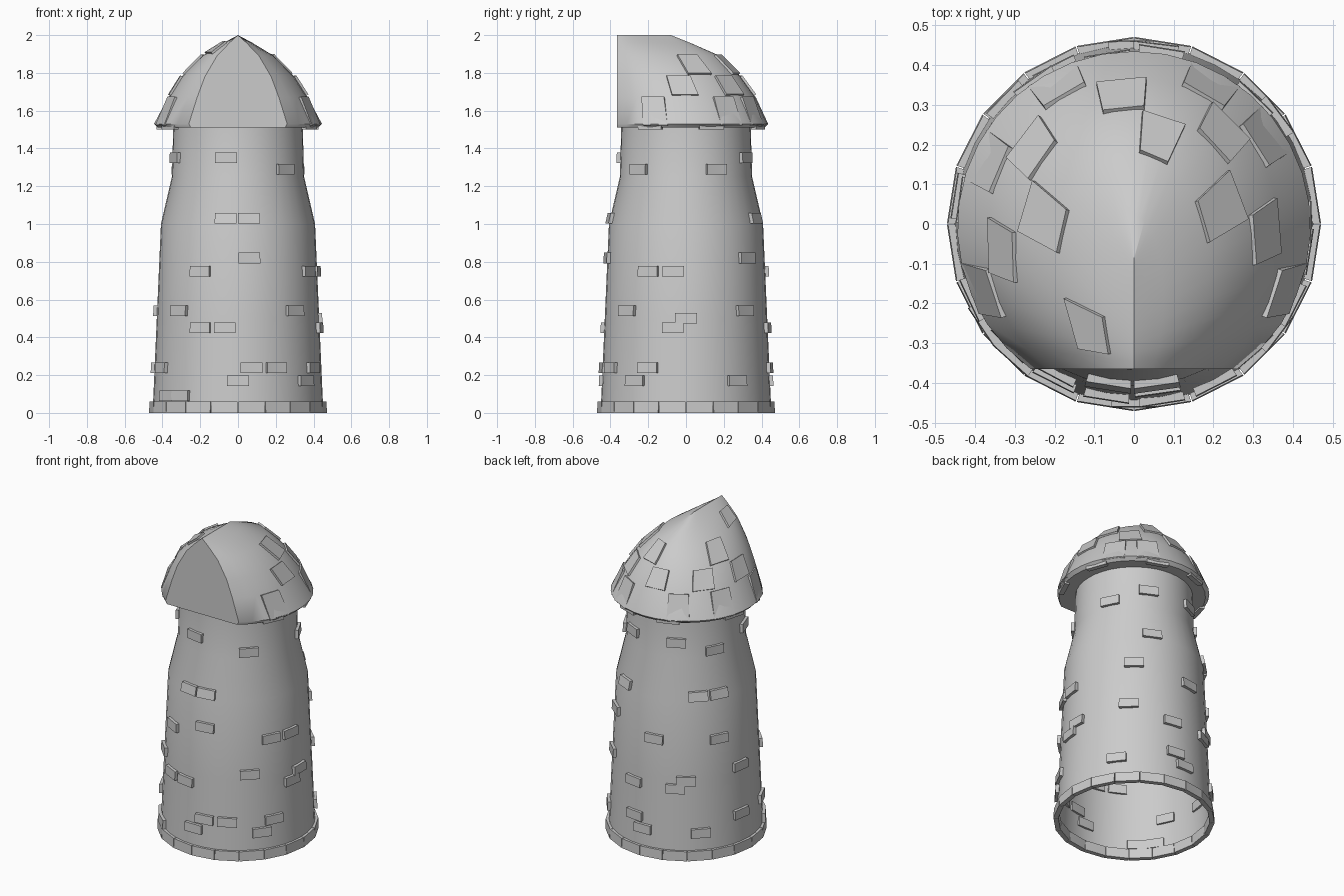
import bpy, bmesh, math
from math import radians, sin, cos
from mathutils import Vector

cube = bpy.data.objects.get("Cube")
if cube:
    bpy.data.objects.remove(cube, do_unlink=True)

stone = bpy.data.materials.new("grey_stone")
stone.use_nodes = True
GREY = (0.6, 0.6, 0.6, 1)
stone.diffuse_color = GREY
stone.node_tree.nodes["Principled BSDF"].inputs["Base Color"].default_value = GREY


def finish(name, bm, smooth=35):
    """Turn a bmesh into a shaded, coloured object."""
    bmesh.ops.remove_doubles(bm, verts=bm.verts, dist=0.0005)
    bmesh.ops.recalc_face_normals(bm, faces=bm.faces)
    mesh = bpy.data.meshes.new(name)
    bm.to_mesh(mesh)
    bm.free()
    mesh.materials.append(stone)
    obj = bpy.data.objects.new(name, mesh)
    bpy.context.collection.objects.link(obj)
    bpy.ops.object.select_all(action="DESELECT")
    obj.select_set(True)
    bpy.context.view_layer.objects.active = obj
    bpy.ops.object.shade_smooth_by_angle(angle=radians(smooth))
    return obj


def lerp_table(table, z):
    """Interpolate the rows of a profile whose first column is height."""
    for low, high in zip(table, table[1:]):
        if z <= high[0]:
            f = (z - low[0]) / (high[0] - low[0])
            return [a + (b - a) * f for a, b in zip(low[1:], high[1:])]
    return table[-1][1:]


def slab(bm, inner, outer):
    """Closed solid between two matching quads."""
    a = [bm.verts.new(p) for p in inner]
    b = [bm.verts.new(p) for p in outer]
    bm.faces.new(a[::-1])
    bm.faces.new(b)
    for i in range(4):
        j = (i + 1) % 4
        bm.faces.new((a[i], a[j], b[j], b[i]))


def loft(bm, rings, closed):
    rows = [[bm.verts.new(p) for p in ring] for ring in rings]
    n = len(rows[0])
    for low, high in zip(rows, rows[1:]):
        for i in range(n if closed else n - 1):
            j = (i + 1) % n
            bm.faces.new((low[i], low[j], high[j], high[i]))
    return rows


# Tower wall, open at the bottom
TOWER = [(0, 0.452), (0.5, 0.43), (1, 0.408), (1.25, 0.35), (1.54, 0.342)]
SIDES = 40


def wall_point(angle, z, out=0):
    r = lerp_table(TOWER, z)[0] + out
    return Vector((r * cos(radians(angle)), r * sin(radians(angle)), z))


bm = bmesh.new()
loft(bm, [[wall_point(i * 360 / SIDES, row[0]) for i in range(SIDES)]
          for row in TOWER], True)
finish("tower_wall", bm)


def wall_block(bm, angle, z, half_angle, half_height, out):
    corners = [(-1, -1), (1, -1), (1, 1), (-1, 1)]
    quads = [[wall_point(angle + u * half_angle, z + v * half_height, d)
              for u, v in corners] for d in (-0.01, out)]
    slab(bm, *quads)


# Ring of foundation stones
bm = bmesh.new()
for i in range(20):
    wall_block(bm, i * 18 + 9, 0.03, 8.8, 0.03, 0.019)
finish("base_stones", bm)

# Raised bricks: height -> directions round the tower
BRICKS = {
    1.35: (-161, -100, 64, 116), 1.29: (-45, 27, 153),
    1.03: (-99, -82, 65, 135, 153), 0.82: (-82, 50),
    0.75: (-118, -28, -9, 99, 152), 0.54: (-136, -46, 46, 172),
    0.5: (0, 125), 0.45: (-117, -99, -9, 81, 117),
    0.24: (-155, -81, -63, -27, 83, 171),
    0.17: (-90, -37, 37, 91, 136), 0.09: (-146, -132),
}
bm = bmesh.new()
for z, angles in BRICKS.items():
    for angle in angles:
        wall_block(bm, angle, z, 0.056 / lerp_table(TOWER, z)[0] * 57, 0.028, 0.02)
finish("wall_bricks", bm)

# Cap: a dome cut flat at the front, its crown drawn out to a level ridge.
# Columns: height, half width, rear extent
CAP = [(1.51, 0.425, 0.415), (1.53, 0.445, 0.435), (1.67, 0.37, 0.37),
       (1.78, 0.3, 0.29), (1.89, 0.19, 0.18), (1.96, 0.075, 0.02), (2, 0, -0.08)]
FRONT = -0.365
START = math.degrees(math.asin(FRONT / 0.45))


def cap_point(angle, z):
    half, rear = lerp_table(CAP, z)
    depth = (sin(radians(angle)) * 0.45 - FRONT) / (0.45 - FRONT)
    return Vector((cos(radians(angle)) * half, FRONT + depth * (rear - FRONT), z))


bm = bmesh.new()
steps = 28
sweep = 180 - 2 * START
rows = loft(bm, [[cap_point(START + sweep * i / steps, row[0])
                  for i in range(steps + 1)] for row in CAP], False)
bm.faces.new(rows[0])
edge = [r[0] for r in rows] + [r[-1] for r in reversed(rows)]
bm.faces.new(edge)
finish("cap", bm, 40)


# Raised shingles that follow the cap: direction, low, high, half angle
def cap_shingle(bm, angle, low, high, half):
    quad = [cap_point(angle + u * half, z)
            for u, z in ((-1, low), (1, low), (1, high), (-1, high))]
    normal = (quad[1] - quad[0]).cross(quad[3] - quad[0]).normalized()
    slab(bm, [p - normal * 0.015 for p in quad], [p + normal * 0.012 for p in quad])


bm = bmesh.new()
for angle in (-20, 35, 62, 118, 155, 200):
    cap_shingle(bm, angle, 1.52, 1.67, 9)
for angle in (5, 48, 95, 140, 182):
    cap_shingle(bm, angle, 1.68, 1.78, 10)
for angle in (25, 75, 160):
    cap_shingle(bm, angle, 1.79, 1.89, 11)
cap_shingle(bm, 205, 1.9, 1.96, 14)
finish("cap_shingles", bm)

# Short tiles hanging below the eave
bm = bmesh.new()
for angle in (-25, 20, 70, 110, 165, 210):
    quads = [[cap_point(angle + u * 9, 1.52) * Vector((1, 1, 1)).length / math.sqrt(3)
              + Vector((0, 0, dz)) for u, dz in ((-1, -0.02), (1, -0.02), (1, 0.01), (-1, 0.01))]
             for _ in range(2)]
    for p in quads[0]:
        p.x *= 0.93
        p.y *= 0.93
    slab(bm, *quads)
finish("eave_tiles", bm)
